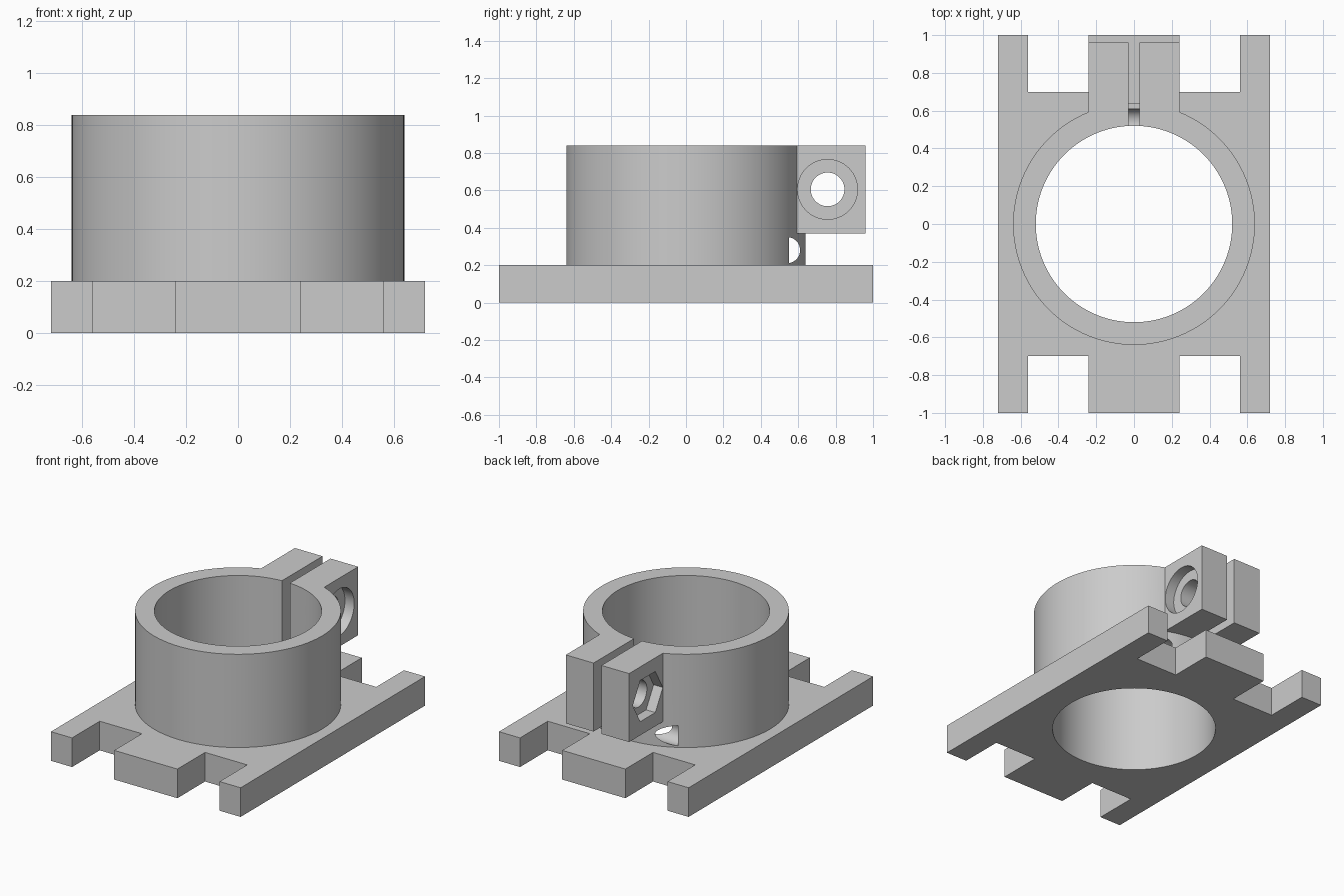
import bpy
from math import radians, pi

if "Cube" in bpy.data.objects:
    bpy.data.objects.remove(bpy.data.objects["Cube"], do_unlink=True)

SEGMENTS = 128
BOLT_Y, BOLT_Z = 0.757, 0.605   # clamp bolt axis
EAR_X, POCKET = 0.24, 0.07      # ear outer face, pocket depth

grey = bpy.data.materials.new("plain grey")
grey.use_nodes = True
grey.diffuse_color = (0.6, 0.6, 0.6, 1)
grey.node_tree.nodes["Principled BSDF"].inputs["Base Color"].default_value = (0.6, 0.6, 0.6, 1)


def box(name, x, y, z):
    """Box from (min, max) pairs."""
    bpy.ops.mesh.primitive_cube_add(size=1, location=[sum(p) / 2 for p in (x, y, z)])
    ob = bpy.context.object
    ob.name = name
    ob.scale = [p[1] - p[0] for p in (x, y, z)]
    bpy.ops.object.transform_apply(location=True, rotation=True, scale=True)
    return ob


def upright_cylinder(name, radius, z):
    bpy.ops.mesh.primitive_cylinder_add(vertices=SEGMENTS, radius=radius, depth=z[1] - z[0],
                                        location=(0, 0, sum(z) / 2))
    bpy.context.object.name = name
    return bpy.context.object


def cross_cylinder(name, radius, x, y, z, sides=64):
    """Cylinder or prism lying along x."""
    bpy.ops.mesh.primitive_cylinder_add(vertices=sides, radius=radius, depth=x[1] - x[0],
                                        location=(sum(x) / 2, y, z), rotation=(0, pi / 2, 0))
    ob = bpy.context.object
    ob.name = name
    bpy.ops.object.transform_apply(location=True, rotation=True, scale=True)
    return ob


def combine(target, tool, operation="DIFFERENCE"):
    """Apply a boolean and discard the tool."""
    mod = target.modifiers.new("boolean", "BOOLEAN")
    mod.operation = operation
    mod.solver = "EXACT"
    mod.object = tool
    bpy.ops.object.select_all(action="DESELECT")
    bpy.context.view_layer.objects.active = target
    target.select_set(True)
    bpy.ops.object.modifier_apply(modifier=mod.name)
    bpy.data.objects.remove(tool, do_unlink=True)


def finish(ob):
    ob.data.materials.clear()
    ob.data.materials.append(grey)
    bpy.ops.object.select_all(action="DESELECT")
    bpy.context.view_layer.objects.active = ob
    ob.select_set(True)
    bpy.ops.object.shade_smooth_by_angle(angle=radians(30))


# Base plate with four notches and the bore
base = box("base_plate", (-0.72, 0.72), (-1, 1), (0, 0.2))
for sx in (-1, 1):
    for sy in (-1, 1):
        notch = box("notch", sorted((sx * 0.24, sx * 0.56)),
                    sorted((sy * 0.7, sy * 1.1)), (-0.1, 0.3))
        combine(base, notch)
combine(base, upright_cylinder("bore", 0.52, (-0.1, 0.3)))
finish(base)

# Collar with the clamp ears grown out of its back
collar = upright_cylinder("clamp_collar", 0.64, (0.2, 0.84))
combine(collar, box("ears", (-EAR_X, EAR_X), (0.3, 0.96), (0.37, 0.84)), "UNION")
combine(collar, upright_cylinder("bore", 0.52, (0.1, 0.95)))

# Clamping slit and the relief hole at its foot
combine(collar, box("slit", (-0.03, 0.03), (0.4, 1.1), (0.28, 0.95)))
combine(collar, cross_cylinder("relief_hole", 0.07, (-0.325, 0.325), 0.54, 0.28))

# Bolt hole, round head recess on the left, six-sided nut recess on the right
combine(collar, cross_cylinder("bolt_hole", 0.09, (-0.4, 0.4), BOLT_Y, BOLT_Z))
combine(collar, cross_cylinder("head_recess", 0.16, (EAR_X - POCKET, 0.35), BOLT_Y, BOLT_Z))
combine(collar, cross_cylinder("nut_recess", 0.163, (-0.35, POCKET - EAR_X), BOLT_Y, BOLT_Z, 6))
finish(collar)
